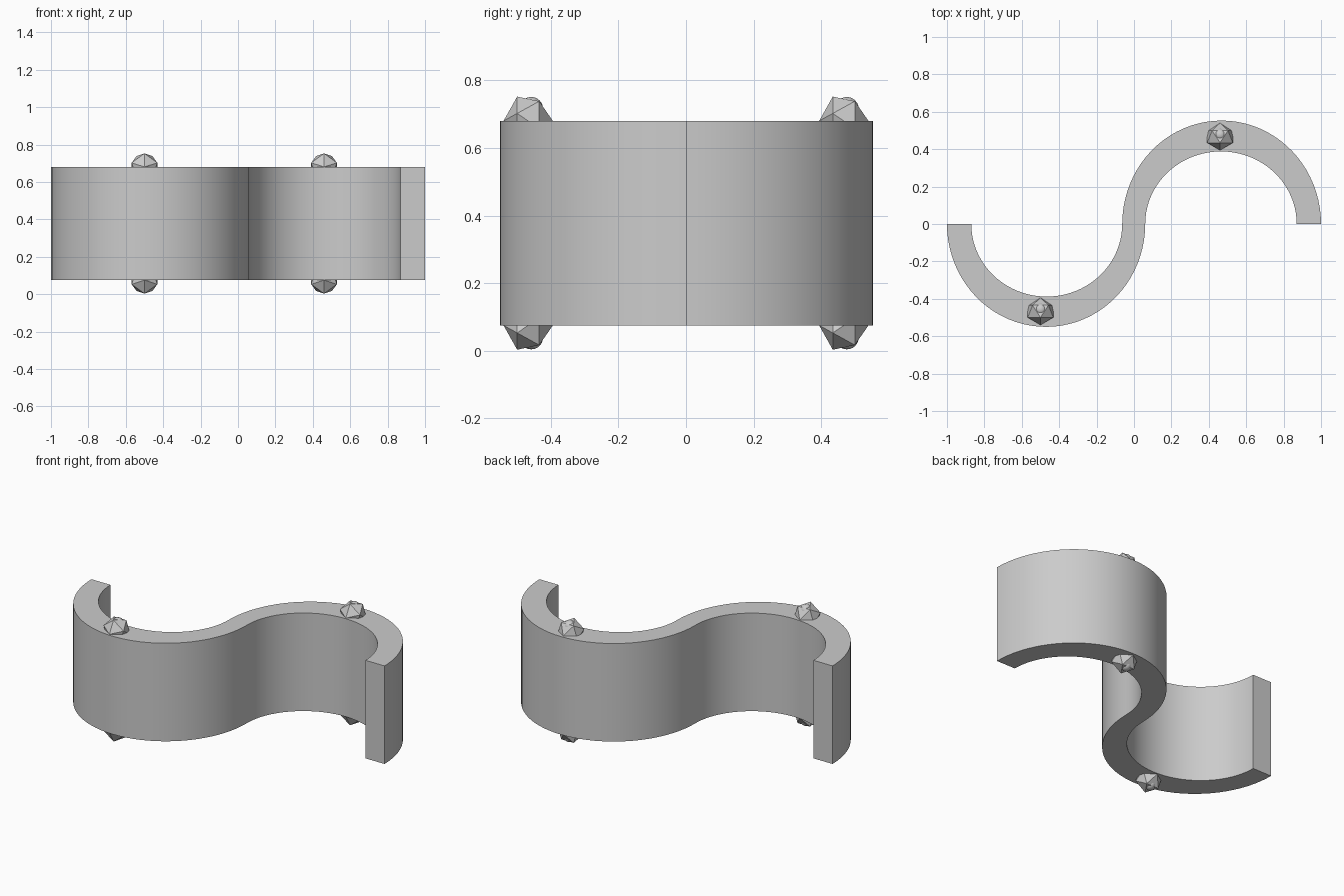
import bpy, bmesh, math
from mathutils import Matrix, Vector

cube = bpy.data.objects.get("Cube")
if cube:
    bpy.data.objects.remove(cube, do_unlink=True)

GREY = (0.6, 0.6, 0.6, 1)
grey = bpy.data.materials.new("plain grey")
grey.use_nodes = True
grey.diffuse_color = GREY
grey.node_tree.nodes["Principled BSDF"].inputs["Base Color"].default_value = GREY

Z_LOW, Z_HIGH = 0.075, 0.68
SEGMENTS = 40


def add_object(name, bm, smooth):
    bmesh.ops.recalc_face_normals(bm, faces=bm.faces)
    mesh = bpy.data.meshes.new(name)
    bm.to_mesh(mesh)
    bm.free()
    mesh.materials.append(grey)
    obj = bpy.data.objects.new(name, mesh)
    bpy.context.collection.objects.link(obj)
    if smooth:
        bpy.ops.object.select_all(action='DESELECT')
        obj.select_set(True)
        bpy.context.view_layer.objects.active = obj
        bpy.ops.object.shade_smooth_by_angle(angle=math.radians(30))
    return obj


def half_ellipse(x_start, x_end, height):
    """Points from x_start to x_end, bulging to height in y."""
    mid, radius = (x_start + x_end) / 2, (x_end - x_start) / 2
    angles = [math.pi * i / SEGMENTS for i in range(SEGMENTS + 1)]
    return [(mid - radius * math.cos(a), height * math.sin(a)) for a in angles]


# S-shaped wall: two edge curves joined by strips, then raised
front_edge = half_ellipse(-1, 0.06, -0.55) + half_ellipse(0.06, 0.87, 0.388)[1:]
back_edge = half_ellipse(-0.87, -0.063, -0.388) + half_ellipse(-0.063, 1, 0.553)[1:]
bm = bmesh.new()
rows = [[bm.verts.new((x, y, Z_LOW)) for x, y in edge] for edge in (front_edge, back_edge)]
for i in range(len(front_edge) - 1):
    bm.faces.new((rows[0][i], rows[0][i + 1], rows[1][i + 1], rows[1][i]))
raised = bmesh.ops.extrude_face_region(bm, geom=bm.faces[:])["geom"]
bmesh.ops.translate(bm, vec=(0, 0, Z_HIGH - Z_LOW),
                    verts=[v for v in raised if isinstance(v, bmesh.types.BMVert)])
add_object("curved_wall", bm, True)


def add_stud(name, x, y, z, up):
    # Faceted stud: its five-fold axis lies along y, a ring point faces outward
    bm = bmesh.new()
    radius = 0.073
    ring_y, ring_r = radius / math.sqrt(5), 0.072
    corners = [Vector((0, s * radius, 0)) for s in (-1, 1)]
    for s, turn in ((-1, 0), (1, math.pi / 5)):
        for k in range(5):
            a = turn + k * math.tau / 5
            corners.append(Vector((ring_r * math.sin(a), s * ring_y, up * ring_r * math.cos(a))))
    for c in corners:
        bm.verts.new(c)
    bmesh.ops.convex_hull(bm, input=bm.verts[:])
    bmesh.ops.translate(bm, vec=(x, y, z), verts=bm.verts)
    add_object(name, bm, False)
    # Small round bump showing through the outward face
    bm = bmesh.new()
    bmesh.ops.create_uvsphere(bm, u_segments=20, v_segments=12, radius=0.035,
                              matrix=Matrix.Translation((x, y + 0.009, z + up * 0.036)))
    add_object(name + "_bump", bm, True)


for side, x, y in (("left", 0.46, 0.467), ("right", -0.5, -0.467)):
    add_stud("upper_stud_" + side, x, y, Z_HIGH, 1)
    add_stud("lower_stud_" + side, x, y, Z_LOW, -1)
